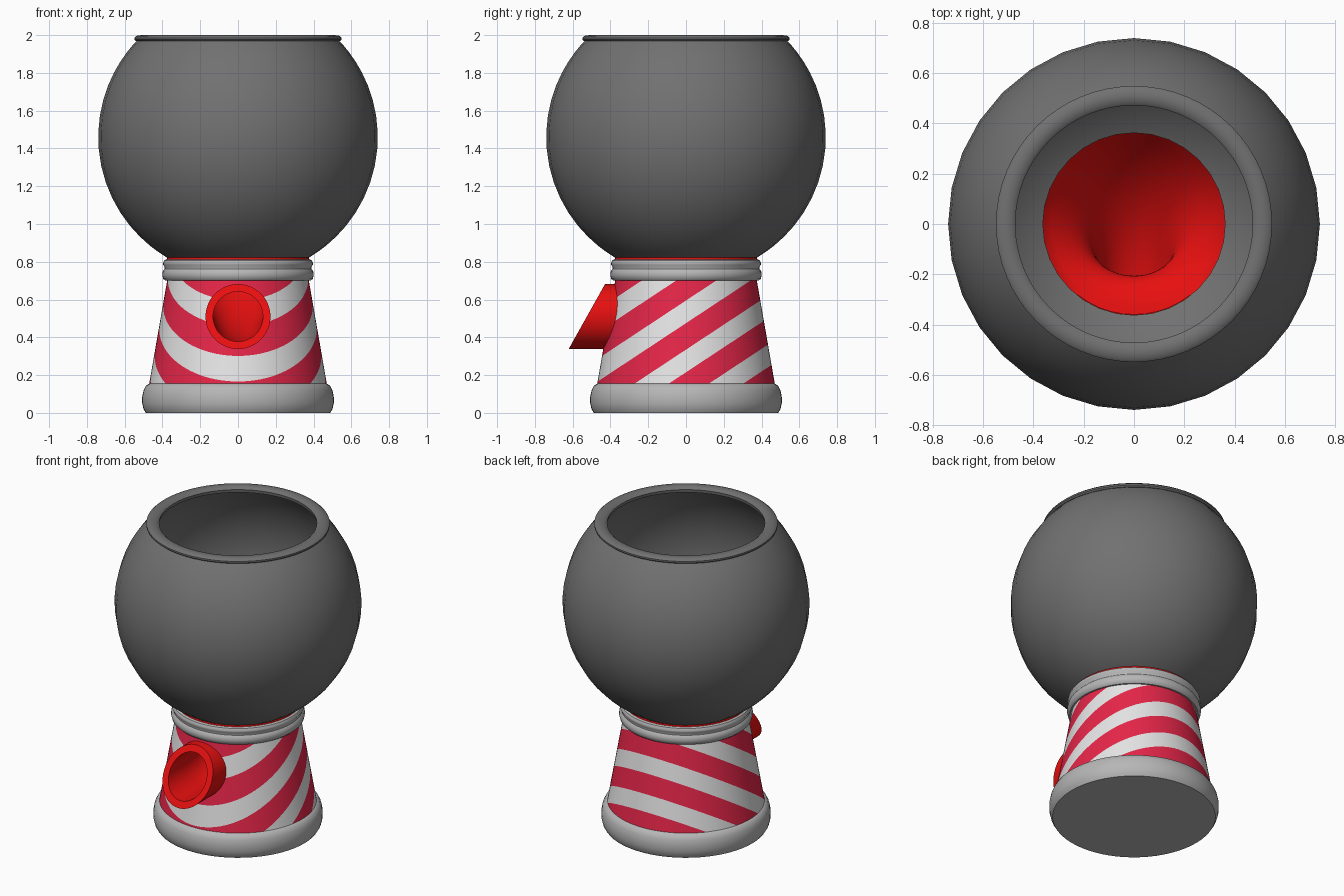
import bpy, bmesh
from math import sin, cos, pi, sqrt, radians
from mathutils import Vector

if "Cube" in bpy.data.objects:
    bpy.data.objects.remove(bpy.data.objects["Cube"])


def material(name, rgb):
    m = bpy.data.materials.new(name)
    m.diffuse_color = (*rgb, 1)
    m.use_nodes = True
    m.node_tree.nodes["Principled BSDF"].inputs["Base Color"].default_value = m.diffuse_color
    return m


GLASS = material("dark grey", (0.165, 0.165, 0.165))
TRIM = material("light grey", (0.47, 0.47, 0.47))
RED = material("bright red", (0.82, 0.005, 0.005))
CRIMSON = material("crimson", (0.78, 0.019, 0.065))
WHITE = material("off white", (0.78, 0.78, 0.78))


def loft(rings, closed=False, cap=False):
    """Skin a list of equal-length point rings with quads."""
    bm = bmesh.new()
    vs = [[bm.verts.new(p) for p in r] for r in rings]
    n = len(vs[0])
    for i in range(len(vs) if closed else len(vs) - 1):
        lo, hi = vs[i], vs[(i + 1) % len(vs)]
        for a in range(n):
            b = (a + 1) % n
            bm.faces.new((lo[a], lo[b], hi[b], hi[a]))
    if cap:
        bm.faces.new(vs[0][::-1])
    return bm


def lathe(profile, n, **kw):
    return loft([[(r * cos(2 * pi * a / n), r * sin(2 * pi * a / n), z)
                  for a in range(n)] for r, z in profile], **kw)


def finish(name, bm, *mats):
    me = bpy.data.meshes.new(name)
    bm.to_mesh(me)
    bm.free()
    ob = bpy.data.objects.new(name, me)
    bpy.context.collection.objects.link(ob)
    for m in mats:
        me.materials.append(m)
    bpy.ops.object.select_all(action='DESELECT')
    ob.select_set(True)
    bpy.context.view_layer.objects.active = ob
    bpy.ops.object.shade_smooth_by_angle(angle=radians(35))
    return ob


# Globe: thin spherical shell, open at the top and bottom
CZ = 1.46


def sphere_arc(r, z0, z1, steps=20):
    pts = []
    for i in range(steps + 1):
        z = z0 + (z1 - z0) * (1 - cos(pi * i / steps)) / 2
        pts.append((sqrt(r * r - (z - CZ) ** 2), z))
    return pts


finish("globe", lathe(sphere_arc(0.74, 0.822, 1.972)
                      + sphere_arc(0.72, 1.972, 0.838), 32, closed=True), GLASS)

# Rounded lip round the globe mouth
finish("globe_rim", lathe([(0.475, 1.965), (0.54, 1.968), (0.549, 1.976), (0.549, 1.986),
                           (0.538, 1.996), (0.51, 2.0), (0.485, 1.996), (0.472, 1.985)],
                          64, closed=True), GLASS)

# Neck collar: two stacked rounded bands with a groove
finish("neck_collar", lathe([(0.37, 0.70), (0.385, 0.70), (0.396, 0.71), (0.401, 0.73),
                             (0.398, 0.75), (0.388, 0.762), (0.388, 0.772), (0.397, 0.785),
                             (0.397, 0.795), (0.39, 0.808), (0.375, 0.814)],
                            64, closed=True), TRIM)

# Base foot: bulging ring with a flat closed underside
finish("base_foot", lathe([(0.488, 0), (0.5, 0.02), (0.507, 0.05), (0.507, 0.085),
                           (0.5, 0.12), (0.487, 0.145), (0.466, 0.157), (0.44, 0.157)],
                          64, cap=True), TRIM)

# Tapered body, with an opening at the spout and slanted stripes cut in
SLOPE, PERIOD, FIRST, WIDTH = 0.66, 0.26, 0.335, 0.14
STEPS = 26
body = []
for i in range(STEPS + 1):
    z = 0.145 + 0.565 * i / STEPS
    body.append((0.47 - (z - 0.155) * 0.174, z))
bm = lathe(body, 96)
hole = []
for f in bm.faces:
    c = f.calc_center_median()
    if c.y < 0 and c.x ** 2 + (c.z - 0.51) ** 2 < 0.15 ** 2:
        hole.append(f)
bmesh.ops.delete(bm, geom=hole, context='FACES')
for k in range(-3, 4):
    for edge in (0, WIDTH):
        bmesh.ops.bisect_plane(bm, geom=bm.verts[:] + bm.edges[:] + bm.faces[:], dist=1e-5,
                               plane_co=Vector((0, 0, FIRST + k * PERIOD + edge)),
                               plane_no=Vector((0, -SLOPE, 1)).normalized())
for f in bm.faces:
    c = f.calc_center_median()
    s = c.z - SLOPE * c.y
    f.material_index = 1 if (s - FIRST) % PERIOD < WIDTH else 0
finish("striped_body", bm, WHITE, CRIMSON)

# Chute: funnel under the globe bending forward into a slant-cut spout
N = 48


def ring(cy, cz, r, tilt, slant=0):
    pts = []
    for a in range(N):
        u, v = r * cos(2 * pi * a / N), -r * sin(2 * pi * a / N)
        z = v * sin(tilt)
        pts.append((u, cy - v * cos(tilt) + slant * z, cz + z))
    return pts


rings = [ring(0, 0.808, 0.378, 0), ring(0, 0.824, 0.376, 0), ring(0, 0.829, 0.366, 0)]
for i in range(21):
    t = i / 20
    rings.append(ring(-0.38 * t * t,
                      0.82 * (1 - t) ** 2 + 1.02 * t * (1 - t) + 0.51 * t * t,
                      0.132 + 0.228 * (1 - t) ** 3, t * pi / 2))
rings += [ring(-0.525, 0.51, 0.132, pi / 2, 0.56),
          ring(-0.525, 0.51, 0.172, pi / 2, 0.56),
          ring(-0.33, 0.51, 0.172, pi / 2)]
finish("chute_and_spout", loft(rings), RED)
